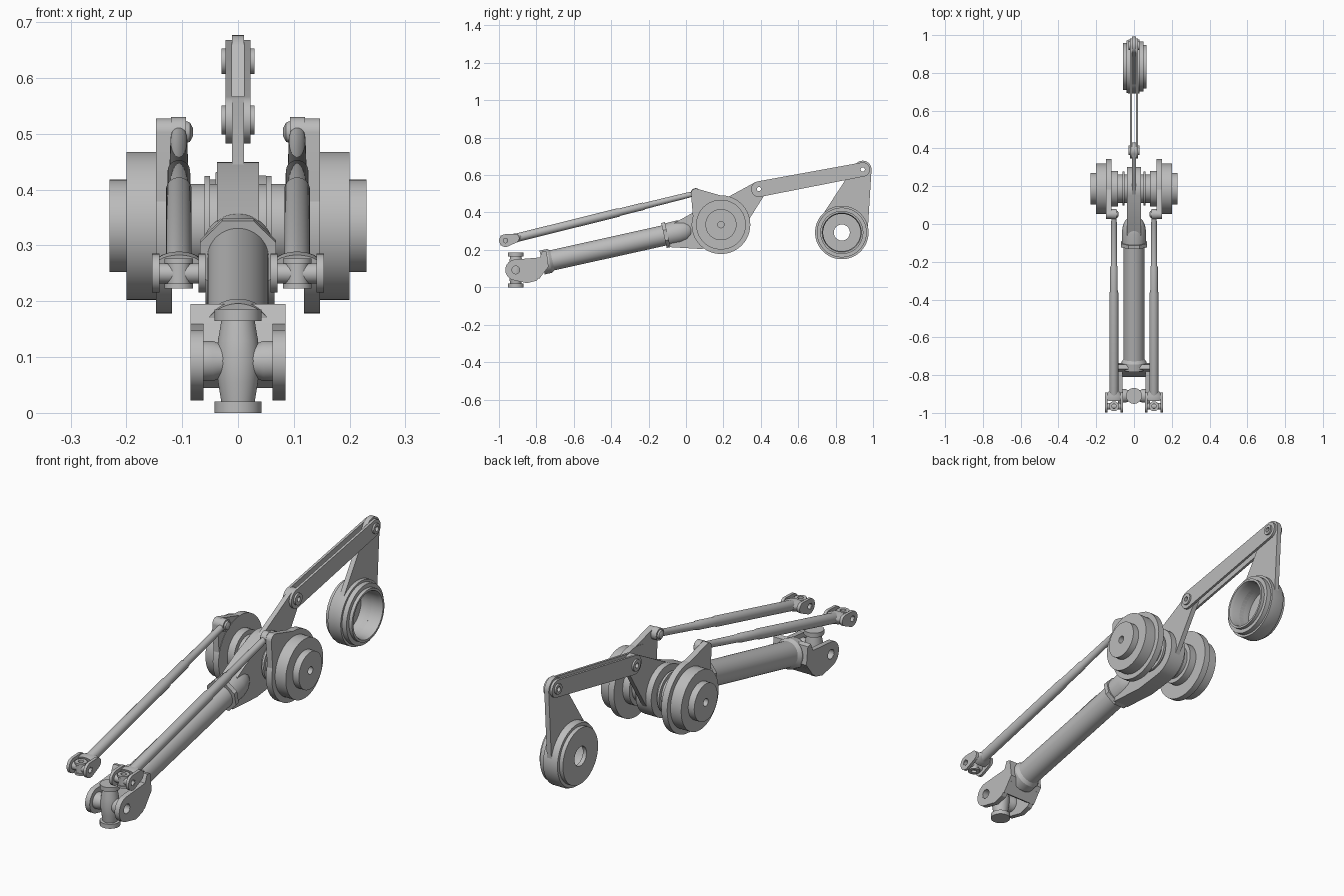
import bpy, bmesh, math
from mathutils import Vector
from mathutils.geometry import convex_hull_2d

if "Cube" in bpy.data.objects:
    bpy.data.objects.remove(bpy.data.objects["Cube"])

steel = bpy.data.materials.new("grey_steel")
steel.use_nodes = True
GREY = (0.5, 0.5, 0.5, 1)
steel.diffuse_color = GREY
steel.node_tree.nodes["Principled BSDF"].inputs["Base Color"].default_value = GREY
X, Z = (1, 0, 0), (0, 0, 1)


def finish(name, bm):
    bmesh.ops.recalc_face_normals(bm, faces=bm.faces)
    me = bpy.data.meshes.new(name)
    bm.to_mesh(me)
    bm.free()
    me.materials.append(steel)
    ob = bpy.data.objects.new(name, me)
    bpy.context.collection.objects.link(ob)
    bpy.ops.object.select_all(action='DESELECT')
    ob.select_set(True)
    bpy.context.view_layer.objects.active = ob
    bpy.ops.object.shade_smooth_by_angle(angle=math.radians(32))
    return ob


def lathe(name, origin, axis, profile, bore=0, seg=40, squash=1):
    """Turn (distance, radius) points about an axis, optionally bored through."""
    d = Vector(axis).normalized()
    u = Vector(X) if abs(d.x) < 0.9 else Vector((0, 1, 0))
    v = d.cross(u) * squash
    pts = list(profile)
    if bore:
        pts += [(pts[-1][0], bore), (pts[0][0], bore)]
    bm = bmesh.new()
    rings = []
    for t, r in pts:
        ring = []
        for i in range(seg):
            a = math.tau * (i + 0.5) / seg
            ring.append(bm.verts.new(Vector(origin) + d * t + (u * math.cos(a) + v * math.sin(a)) * r))
        rings.append(ring)
    pairs = list(zip(rings, rings[1:])) + ([(rings[-1], rings[0])] if bore else [])
    for a, b in pairs:
        for i in range(seg):
            j = (i + 1) % seg
            bm.faces.new((a[i], a[j], b[j], b[i]))
    if not bore:
        bm.faces.new(rings[0])
        bm.faces.new(rings[-1])
    return finish(name, bm)


def circle(y, z, r, n=40):
    return [(y + r * math.cos(math.tau * i / n), z + r * math.sin(math.tau * i / n)) for i in range(n)]


def plate(name, x0, x1, circles, points=(), holes=()):
    """Side-on plate: hull round circles and corner points, with round holes."""
    pts = [p for c in circles for p in circle(*c)] + list(points)
    loops = [[pts[i] for i in convex_hull_2d([Vector(p) for p in pts])]]
    loops += [circle(*h) for h in holes]
    bm = bmesh.new()
    for loop in loops:
        vs = [bm.verts.new((x0, y, z)) for y, z in loop]
        for a, b in zip(vs, vs[1:] + vs[:1]):
            bm.edges.new((a, b))
    bmesh.ops.triangle_fill(bm, use_beauty=True, edges=bm.edges[:])
    bmesh.ops.dissolve_limit(bm, angle_limit=0.01, verts=[], edges=bm.edges[:])
    out = bmesh.ops.extrude_face_region(bm, geom=bm.faces[:], use_keep_orig=True)
    moved = [g for g in out["geom"] if isinstance(g, bmesh.types.BMVert)]
    bmesh.ops.translate(bm, verts=moved, vec=(x1 - x0, 0, 0))
    return finish(name, bm)


# Universal joint cross
JY, JZ = -0.91, 0.093
lathe("joint_cross_post", (0, JY, 0), Z,
      [(0, .042), (.02, .042), (.02, .03), (.055, .036), (.093, .04), (.13, .036),
       (.165, .03), (.165, .042), (.185, .042)])
lathe("joint_cross_arm", (0, JY, JZ), X,
      [(-.084, .024), (-.066, .036), (-.045, .036), (-.02, .026), (.02, .026),
       (.045, .036), (.066, .036), (.084, .024)], bore=.021)

# Fork carrying the cross
for s, side in ((1, "left"), (-1, "right")):
    plate("fork_cheek_" + side, s * .062, s * .085, [(JY, JZ, .056)],
          [(-.85, .022), (-.8, .035), (-.75, .09), (-.775, .16), (-.85, .14)], [(JY, JZ, .022)])
plate("fork_base", -.085, .085, [],
      [(-.79, .14), (-.767, .195), (-.745, .19), (-.735, .11), (-.785, .045), (-.81, .06)])

# Main tube, its collars and rounded end
slope = Vector((0, 1, .222))
L = slope.length
tube_origin = (0, -.74, .139)
lathe("main_tube", tube_origin, slope,
      [(-.03, .065), (.01 * L, .065), (.025 * L, .055), (.65 * L, .055)], seg=48)
lathe("tube_collar", tube_origin, slope, [(.622 * L, .074), (.642 * L, .074)], seg=8)
lathe("tube_end_dome", tube_origin, slope,
      [(.63 * L, .062), (.7 * L, .064), (.735 * L, .058), (.76 * L, .045), (.78 * L, .025),
       (.785 * L, .004)], seg=48)

# Central hub bracket and its axle
HY, HZ = .187, .335
plate("hub_bracket", -.038, .038, [(HY, HZ, .115)],
      [(-.1, .245), (-.09, .215), (.08, .205), (-.06, .345), (.03, .395)], [(HY, HZ, .018)])
lathe("hub_axle", (0, HY, HZ), X,
      [(-.12, .095), (-.085, .095), (-.085, .075), (-.06, .075), (-.06, .09), (-.05, .09), (-.05, .075),
       (.05, .075), (.05, .09), (.06, .09), (.06, .075), (.085, .075), (.085, .095), (.12, .095)], bore=.017)

# Hub drums, cranks and control rods on both sides
RX, RY, RZ = .106, -.965, .25
CY, CZ = .052, .503
rod_dir = Vector((0, CY - RY, CZ - RZ))
for s, side in ((1, "left"), (-1, "right")):
    lathe("drum_" + side, (0, HY, HZ), (s, 0, 0),
          [(.13, .133), (.2, .133), (.2, .083), (.23, .083)], bore=.017, seg=64)
    plate("crank_disc_" + side, s * .118, s * .147, [(HY, HZ, .157)], holes=[(HY, HZ, .018)])
    plate("crank_lug_" + side, s * .12, s * .147, [(CY, CZ, .025), (.13, HZ, .09)],
          [(.2, .487), (.035, .4)])
    lathe("crank_pin_" + side, (0, CY, CZ), (s, 0, 0),
          [(.081, .008), (.086, .017), (.095, .021), (.125, .021)])
    lathe("rod_eye_" + side, (0, CY, CZ), (s, 0, 0), [(.093, .027), (.12, .027)])
    lathe("rod_" + side, (s * RX, RY, RZ), rod_dir,
          [(.06, .023), (.62, .023), (.63, .02), (.76, .02), (.765, .017), (1.0, .015), (1.04, .013)])
    lathe("rod_fork_base_" + side, (s * RX, RY, RZ), rod_dir,
          [(.035, .046), (.06, .046), (.085, .024), (.1, .023)], seg=24, squash=.55)
    for k, cheek in ((1, "outer"), (-1, "inner")):
        x = s * RX + k * s * .035
        plate("rod_fork_%s_%s" % (cheek, side), x, x + k * s * .013,
              [(RY, RZ, .034), (-.915, .262, .024)], holes=[(RY, RZ, .014)])
    lathe("rod_cross_arm_" + side, (s * RX, RY, RZ), X, [(-.046, .018), (.046, .018)], bore=.012, seg=24)
    lathe("rod_cross_post_" + side, (s * RX, RY, RZ), Z,
          [(-.027, .026), (-.018, .026), (-.018, .021), (.018, .021), (.018, .026), (.027, .026)],
          bore=.012, seg=24)

# Rocker arm, twin links and hanger
AY, AZ, BY, BZ = .39, .525, .945, .63
WY, WZ = .833, .293
plate("rocker_arm", -.011, .011, [(HY, HZ, .112), (AY, AZ, .042)],
      holes=[(HY, HZ, .018), (AY, AZ, .012)])
for s, side in ((1, "left"), (-1, "right")):
    plate("link_" + side, s * .011, s * .022, [(AY, AZ, .042), (BY, BZ, .038)],
          holes=[(AY, AZ, .012), (BY, BZ, .012)])
for name, y, z, r in (("rocker_pin", AY, AZ, .026), ("hanger_pin", BY, BZ, .023)):
    lathe(name, (0, y, z), X, [(-.03, r), (.03, r)], bore=.011)
plate("hanger_plate", -.011, .011, [(BY, BZ, .047), (WY, WZ, .138)],
      holes=[(BY, BZ, .012), (WY, WZ, .1)])

# Hanger cup, open on the left with a bored floor on the right
lathe("hanger_cup", (0, WY, WZ), X,
      [(-.058, .125), (-.04, .125), (-.04, .138), (-.028, .143), (.028, .143), (.028, .133),
       (.05, .133), (.05, .115), (.065, .115), (.065, .105), (.05, .1), (-.045, .1), (-.045, .043)],
      bore=.0429, seg=64)
finish_floor = lathe("hanger_cup_floor", (0, WY, WZ), X, [(-.058, .11), (-.04, .11)], bore=.043, seg=64)
